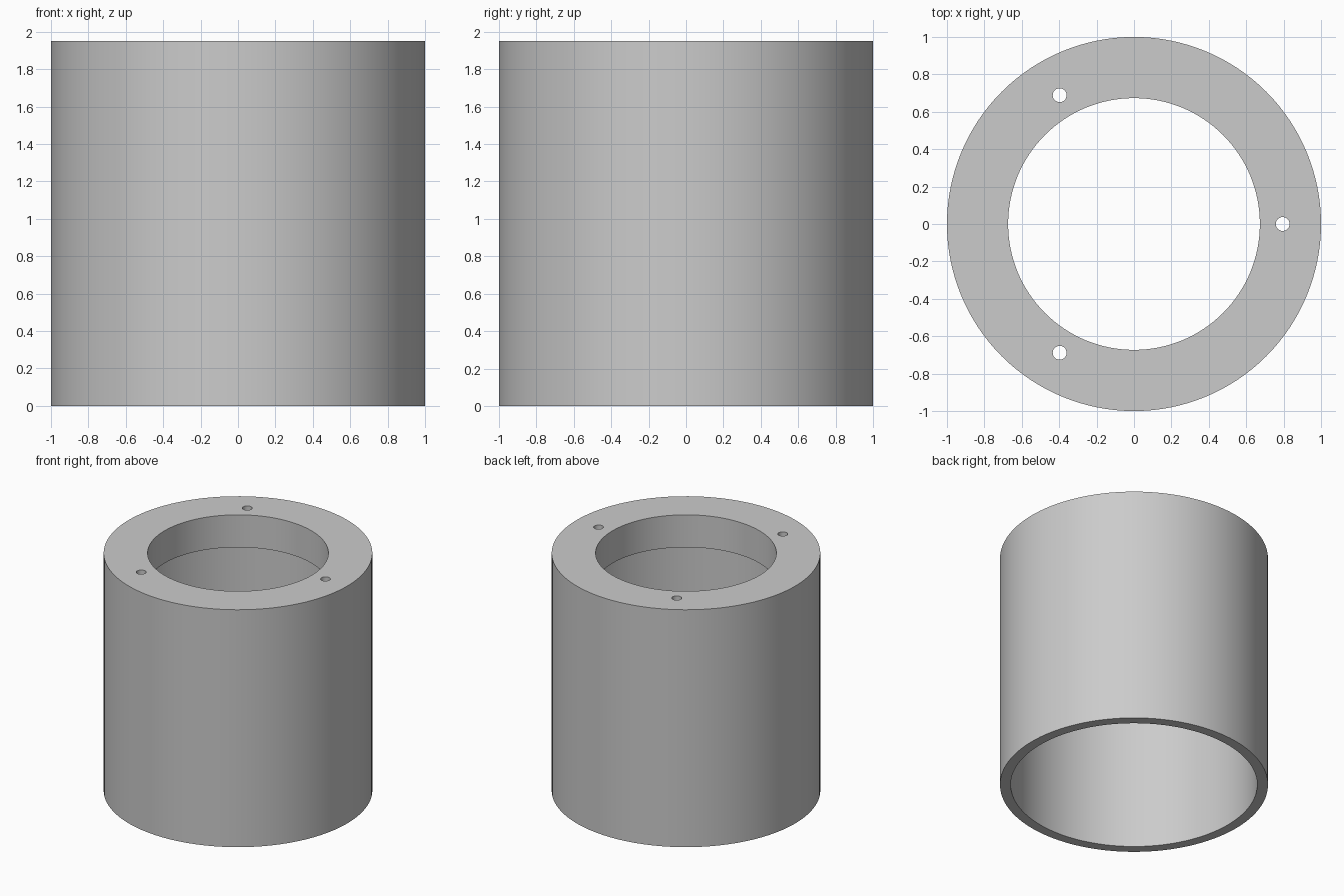
import bpy, bmesh, math
from mathutils import Matrix, Vector

cube = bpy.data.objects.get("Cube")
if cube:
    bpy.data.objects.remove(cube, do_unlink=True)

HEIGHT, OUTER, BORE, OPENING, FLANGE = 1.95, 1.0, 0.92, 0.673, 0.267
HOLE_CIRCLE, HOLE_RADIUS, HOLES = 0.795, 0.037, 3

grey = bpy.data.materials.new("light_grey")
grey.use_nodes = True
grey.diffuse_color = (0.6, 0.6, 0.6, 1)
grey.node_tree.nodes["Principled BSDF"].inputs["Base Color"].default_value = (0.6, 0.6, 0.6, 1)


def make_object(name, bm):
    bmesh.ops.recalc_face_normals(bm, faces=bm.faces)
    mesh = bpy.data.meshes.new(name)
    bm.to_mesh(mesh)
    bm.free()
    mesh.materials.append(grey)
    obj = bpy.data.objects.new(name, mesh)
    bpy.context.collection.objects.link(obj)
    return obj


# Hollow sleeve with an inward top flange, turned from a closed profile
bm = bmesh.new()
profile = [(OUTER, 0), (OUTER, HEIGHT), (OPENING, HEIGHT),
           (OPENING, HEIGHT - FLANGE), (BORE, HEIGHT - FLANGE), (BORE, 0)]
verts = [bm.verts.new((r, 0, z)) for r, z in profile]
edges = [bm.edges.new((a, b)) for a, b in zip(verts, verts[1:] + verts[:1])]
bmesh.ops.spin(bm, geom=verts + edges, cent=(0, 0, 0), axis=(0, 0, 1),
               angle=math.tau, steps=128, use_merge=True)
bmesh.ops.remove_doubles(bm, verts=bm.verts, dist=0.0001)
sleeve = make_object("flanged_sleeve", bm)

# Drills for the evenly spaced screw holes through the flange
bm = bmesh.new()
for i in range(HOLES):
    spot = Matrix.Rotation(math.tau * i / HOLES, 4, "Z") @ Vector((HOLE_CIRCLE, 0, HEIGHT - FLANGE / 2))
    bmesh.ops.create_cone(bm, cap_ends=True, segments=32, radius1=HOLE_RADIUS,
                          radius2=HOLE_RADIUS, depth=FLANGE * 2,
                          matrix=Matrix.Translation(spot))
drills = make_object("screw_hole_cutter", bm)
drills.hide_render = True
drills.hide_viewport = True
drills.display_type = "WIRE"

cut = sleeve.modifiers.new("screw_holes", "BOOLEAN")
cut.operation = "DIFFERENCE"
cut.solver = "EXACT"
cut.object = drills

# Apply the cut, then smooth the round walls and keep the rims sharp
bpy.ops.object.select_all(action="DESELECT")
sleeve.select_set(True)
bpy.context.view_layer.objects.active = sleeve
bpy.ops.object.modifier_apply(modifier=cut.name)
bpy.data.objects.remove(drills, do_unlink=True)
bpy.ops.object.shade_smooth_by_angle(angle=math.radians(30))
